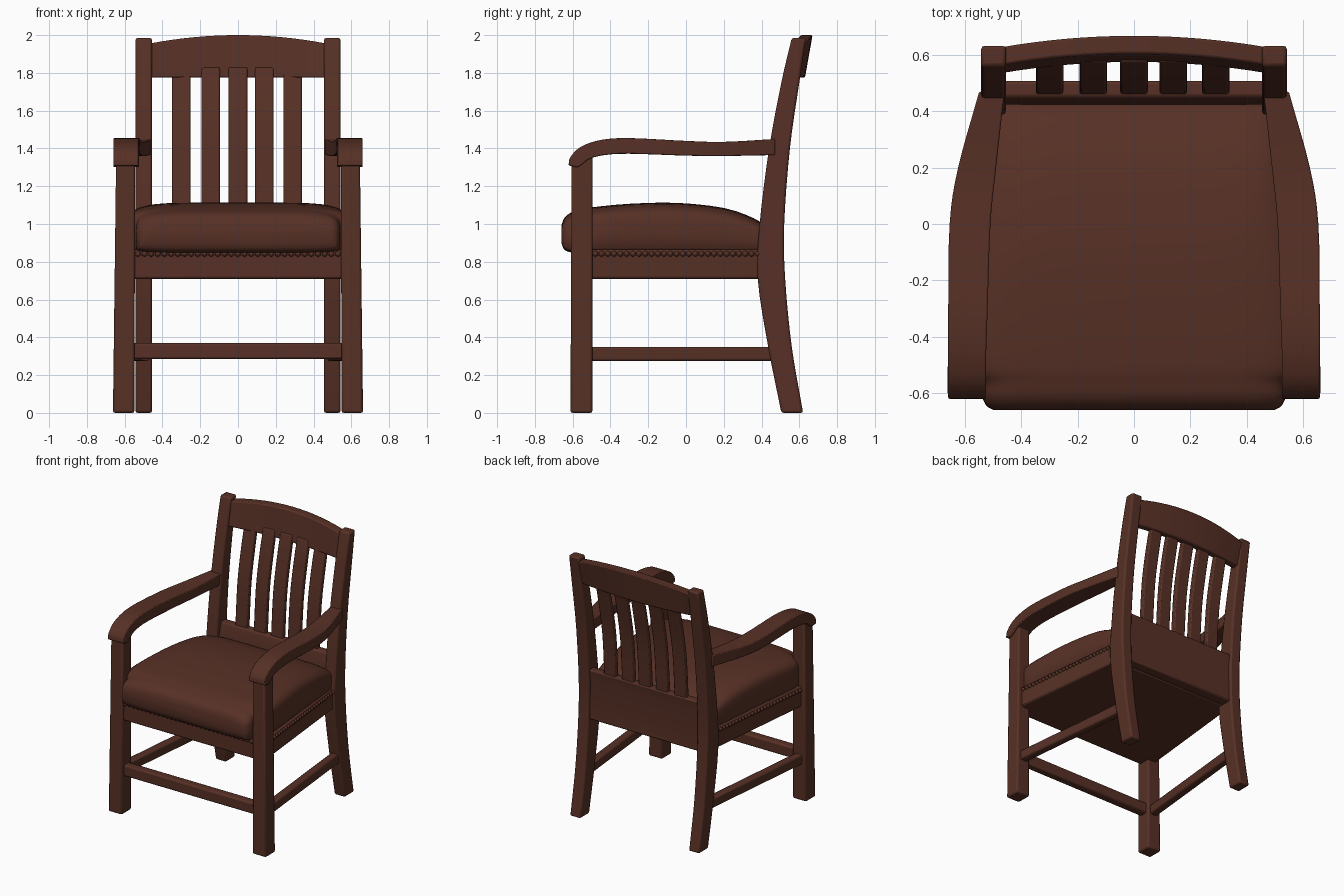
import bpy, bmesh, math
from mathutils import Vector

if "Cube" in bpy.data.objects:
    bpy.data.objects.remove(bpy.data.objects["Cube"])

wood = bpy.data.materials.new("dark_brown")
wood.diffuse_color = (0.095, 0.030, 0.019, 1)
wood.use_nodes = True
wood.node_tree.nodes["Principled BSDF"].inputs["Base Color"].default_value = wood.diffuse_color


def finish(name, bm, bevel=0.0, angle=35):
    bmesh.ops.recalc_face_normals(bm, faces=bm.faces)
    mesh = bpy.data.meshes.new(name)
    bm.to_mesh(mesh)
    bm.free()
    ob = bpy.data.objects.new(name, mesh)
    bpy.context.collection.objects.link(ob)
    mesh.materials.append(wood)
    bpy.ops.object.select_all(action='DESELECT')
    bpy.context.view_layer.objects.active = ob
    ob.select_set(True)
    bpy.ops.object.shade_smooth_by_angle(angle=math.radians(angle))
    if bevel:
        mod = ob.modifiers.new("soft_edges", 'BEVEL')
        mod.width, mod.segments, mod.limit_method = bevel, 2, 'ANGLE'
        mod.angle_limit = math.radians(40)
    return ob


def loft(name, rings, bevel=0.012, angle=35):
    """Skin a run of matching closed rings and cap both ends."""
    bm = bmesh.new()
    vs = [[bm.verts.new(p) for p in ring] for ring in rings]
    n = len(vs[0])
    for a, b in zip(vs, vs[1:]):
        for i in range(n):
            j = (i + 1) % n
            bm.faces.new((a[i], a[j], b[j], b[i]))
    bm.faces.new(vs[0])
    bm.faces.new(vs[-1])
    return finish(name, bm, bevel, angle)


def flat(x0, x1, y0, y1, z):          # horizontal rectangle ring
    return [(x0, y0, z), (x1, y0, z), (x1, y1, z), (x0, y1, z)]


def smooth(pts, steps=4):
    """Resample control tuples with a Catmull-Rom spline."""
    p = [Vector(q) for q in pts]
    p = [2 * p[0] - p[1]] + p + [2 * p[-1] - p[-2]]
    out = []
    for i in range(1, len(p) - 2):
        a, b, c, d = p[i - 1:i + 3]
        for k in range(steps):
            t = k / steps
            out.append(0.5 * (2 * b + (c - a) * t + (2 * a - 5 * b + 4 * c - d) * t * t
                              + (3 * b - a - 3 * c + d) * t ** 3))
    return out + [p[-2]]


# z, front y, back y of the raked back post
POST = smooth([(0, .505, .62), (.35, .435, .56), (.71, .38, .525), (1.0, .39, .52),
               (1.4, .44, .55), (1.75, .505, .60), (1.985, .56, .635)])
# inner x, outer x, top y, top z, bottom y, bottom z of the arm
ARM = smooth([(.46, .55, .47, 1.45, .47, 1.365), (.49, .625, .2, 1.435, .2, 1.36),
              (.51, .655, 0, 1.44, 0, 1.362), (.52, .66, -.3, 1.455, -.3, 1.372),
              (.525, .66, -.45, 1.445, -.43, 1.365), (.525, .66, -.555, 1.41, -.51, 1.345),
              (.525, .66, -.612, 1.355, -.55, 1.315), (.525, .66, -.622, 1.31, -.575, 1.30)])

for side, s in (("left", -1), ("right", 1)):
    loft("front_leg_" + side, [flat(s * .548, s * .662, -.612, -.495, 0),
                               flat(s * .545, s * .645, -.605, -.495, 1.37)])
    loft("back_post_" + side, [flat(s * .455, s * .543, f, b, z) for z, f, b in POST])
    loft("arm_" + side, [[(s * i, ty, tz), (s * o, ty, tz), (s * o, by, bz), (s * i, by, bz)]
                         for i, o, ty, tz, by, bz in ARM], 0.02)
    loft("side_stretcher_" + side,
         [[(s * (x + dx), y, z) for dx, z in ((-.03, .275), (.03, .275), (.03, .35), (-.03, .35))]
          for x, y in ((.60, -.52), (.50, .48))])

# Front stretcher
loft("front_stretcher", [flat(-.56, .56, -.585, -.52, z) for z in (.285, .37)])

# Seat frame, closed underneath
loft("seat_frame", [[(-.56, -.59, z), (.56, -.59, z), (.62, -.5, z),
                     (.525, .42, z), (-.525, .42, z), (-.62, -.5, z)] for z in (.71, .865)])

# Tall rear apron carrying the slats
loft("rear_apron", [flat(-.47, .47, f, b, z)
                    for z, f, b in ((.71, .42, .505), (1.0, .425, .495), (1.09, .45, .51))])

# Padded cushion: rounded sections swept from front to back
CUSHION = smooth([(-.66, .50, .90, .99), (-.645, .525, .865, 1.03), (-.61, .54, .85, 1.06),
                  (-.56, .545, .85, 1.075), (-.5, .60, .85, 1.088), (-.3, .59, .85, 1.107),
                  (-.05, .565, .85, 1.112), (.2, .54, .85, 1.085), (.36, .52, .85, 1.03),
                  (.43, .51, .86, .98)], 3)


def cushion_ring(y, w, z0, z1, n=40):
    ring = []
    for i in range(n):
        a = 2 * math.pi * i / n
        c, d = math.cos(a), math.sin(a)
        k = 0.4 if d > 0 else 0.15
        mid = z0 + (z1 - z0) * .35
        h = (z1 - mid) if d > 0 else (mid - z0)
        ring.append((w * math.copysign(abs(c) ** .35, c), y,
                     mid + h * math.copysign(abs(d) ** k, d)))
    return ring


loft("seat_cushion", [cushion_ring(*q) for q in CUSHION], 0, 60)

# Row of upholstery nails along the front and sides
bm = bmesh.new()
spots = [(-.53 + 1.06 * i / 30, -.592) for i in range(31)]
for s in (-1, 1):
    spots += [(s * (.618 - .09 * i / 26), -.48 + .86 * i / 26) for i in range(27)]
for x, y in spots:
    ball = bmesh.ops.create_icosphere(bm, subdivisions=1, radius=.017)
    bmesh.ops.translate(bm, verts=ball["verts"], vec=(x, y, .842))
finish("nail_trim", bm, 0, 60)

# Slightly bowed back slats
SLAT = smooth([(1.06, .46, .50), (1.4, .485, .525), (1.65, .53, .57), (1.83, .575, .61)], 3)
for i, x in enumerate((-.30, -.145, 0, .14, .29)):
    loft("back_slat_%d" % (i + 1),
         [flat(x - .049, x + .049, f, b, z) for z, f, b in SLAT], .008)

# Arched and bowed crest rail
rings = []
for i in range(17):
    x = -.47 + .94 * i / 16
    bow = 1 - (x / .47) ** 2
    top, y = 1.955 + .045 * bow, .535 + .04 * bow
    rings.append([(x, y, 1.775), (x, y + .055, 1.775),
                  (x, y + .095, top), (x, y + .03, top)])
loft("crest_rail", rings, .008)
